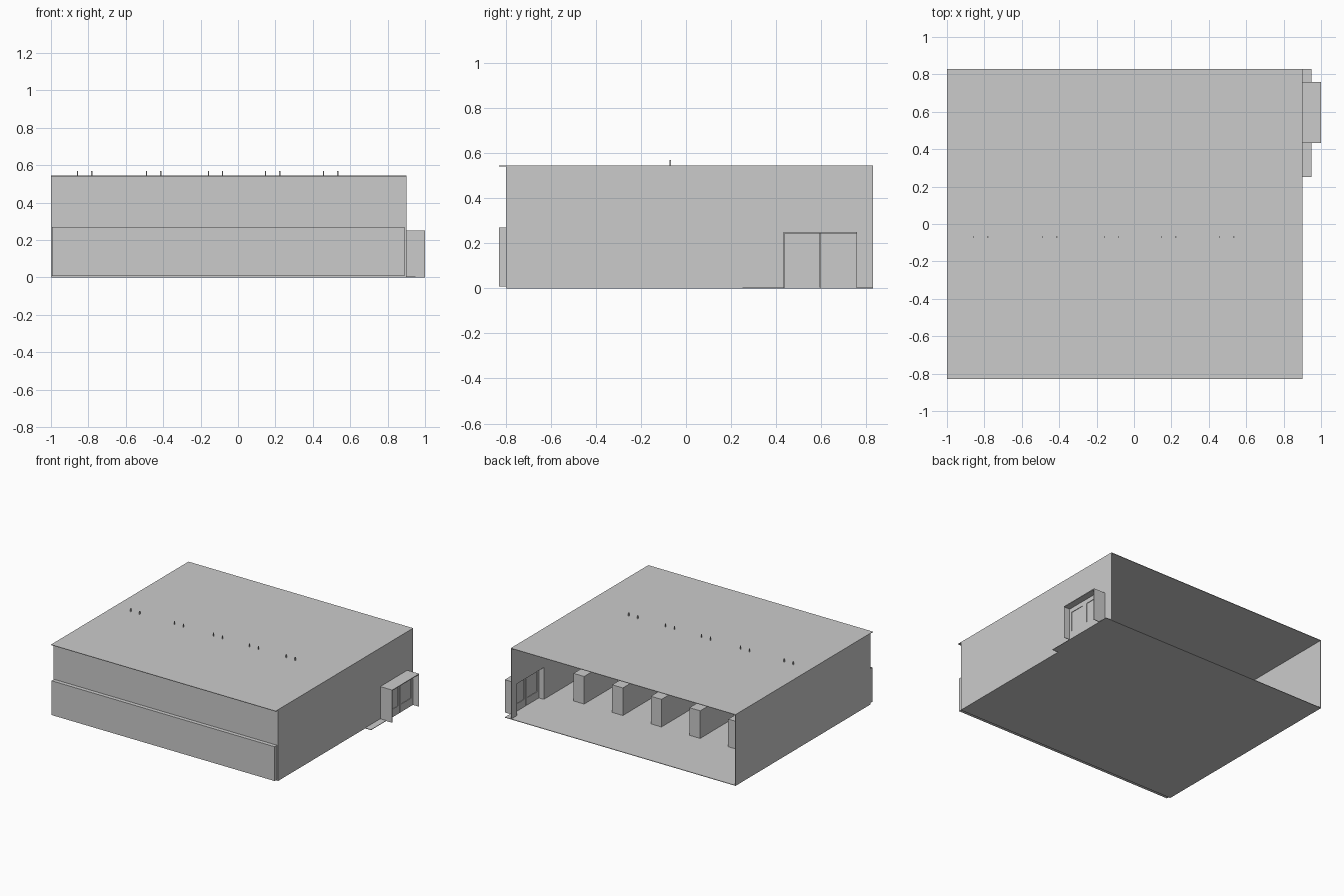
import bpy
import bmesh

cube = bpy.data.objects.get("Cube")
if cube:
    bpy.data.objects.remove(cube, do_unlink=True)

grey = bpy.data.materials.new("light_grey")
grey.use_nodes = True
COLOUR = (0.6, 0.6, 0.6, 1.0)
grey.diffuse_color = COLOUR
for node in grey.node_tree.nodes:
    if node.type == 'BSDF_PRINCIPLED':
        node.inputs["Base Color"].default_value = COLOUR


def boxes(name, ranges):
    """One object made of boxes, each given as (x range, y range, z range)."""
    bm = bmesh.new()
    for spans in ranges:
        new = bmesh.ops.create_cube(bm, size=1)["verts"]
        for v in new:
            for axis, (low, high) in enumerate(spans):
                v.co[axis] = low if v.co[axis] < 0 else high
    mesh = bpy.data.meshes.new(name)
    bm.to_mesh(mesh)
    bm.free()
    mesh.materials.append(grey)
    obj = bpy.data.objects.new(name, mesh)
    bpy.context.collection.objects.link(obj)
    return obj


T = 0.004                          # sheet thickness
LEFT, RIGHT = -1.0, 0.9            # hall extents
EAVE, FRONT, BACK = -0.83, -0.8, 0.83
TOP = 0.545
P0, P1, PTOP = 0.433, 0.76, 0.25   # porch extents
full = (0, TOP)

# Hall shell, open at the back
boxes("floor", [((LEFT, RIGHT), (FRONT, BACK), (0, T)),
                ((RIGHT, 0.95), (0.25, BACK), (0, T))])
boxes("roof", [((LEFT, RIGHT), (EAVE, BACK), (TOP - T, TOP))])
boxes("front_wall", [((LEFT, RIGHT), (FRONT, FRONT + T), full)])
boxes("right_wall", [((LEFT, LEFT + T), (FRONT, BACK), full)])
wall_x = (RIGHT - T, RIGHT)
boxes("left_wall", [(wall_x, (FRONT, P0), full),
                    (wall_x, (P1, BACK), full),
                    (wall_x, (P0, P1), (PTOP, TOP))])
boxes("front_band", [((-0.995, 0.89), (EAVE, FRONT), (0.008, 0.27))])

# Entrance porch
porch_x = (RIGHT, 1.0)
boxes("porch_roof", [(porch_x, (P0, P1), (PTOP - 0.006, PTOP))])
boxes("porch_sides", [(porch_x, (P0, P0 + T), (0, PTOP)),
                      (porch_x, (P1 - T, P1), (0, PTOP))])

# Pair of glazed doors set back in the porch
mid = (P0 + P1) / 2
for side, (a, b) in (("front", (P0 + T, mid - 0.001)), ("back", (mid + 0.001, P1 - T))):
    leaf = (0.938, 0.95)
    rim = 0.022
    low, high = 0.06, 0.21
    boxes(side + "_door_frame", [
        (leaf, (a, a + rim), (T, PTOP - 0.006)),
        (leaf, (b - rim, b), (T, PTOP - 0.006)),
        (leaf, (a + rim, b - rim), (T, low)),
        (leaf, (a + rim, b - rim), (high, PTOP - 0.006))])
    boxes(side + "_door_pane", [((0.942, 0.946), (a + rim, b - rim), (low, high))])

# Rows of low dividers inside, with paired posts between them
for i in range(5):
    x = -0.685 + 0.327 * i
    boxes(f"divider_{i + 1}", [((x, x + 0.09), (-0.07, 0.34), (T, 0.215))])

for i, x in enumerate((-0.858, -0.489, -0.158, 0.147, 0.457)):
    posts = [((p - 0.003, p + 0.003), (-0.073, -0.067), (0.45, 0.57))
             for p in (x, x + 0.076)]
    boxes(f"hanger_posts_{i + 1}", posts)
